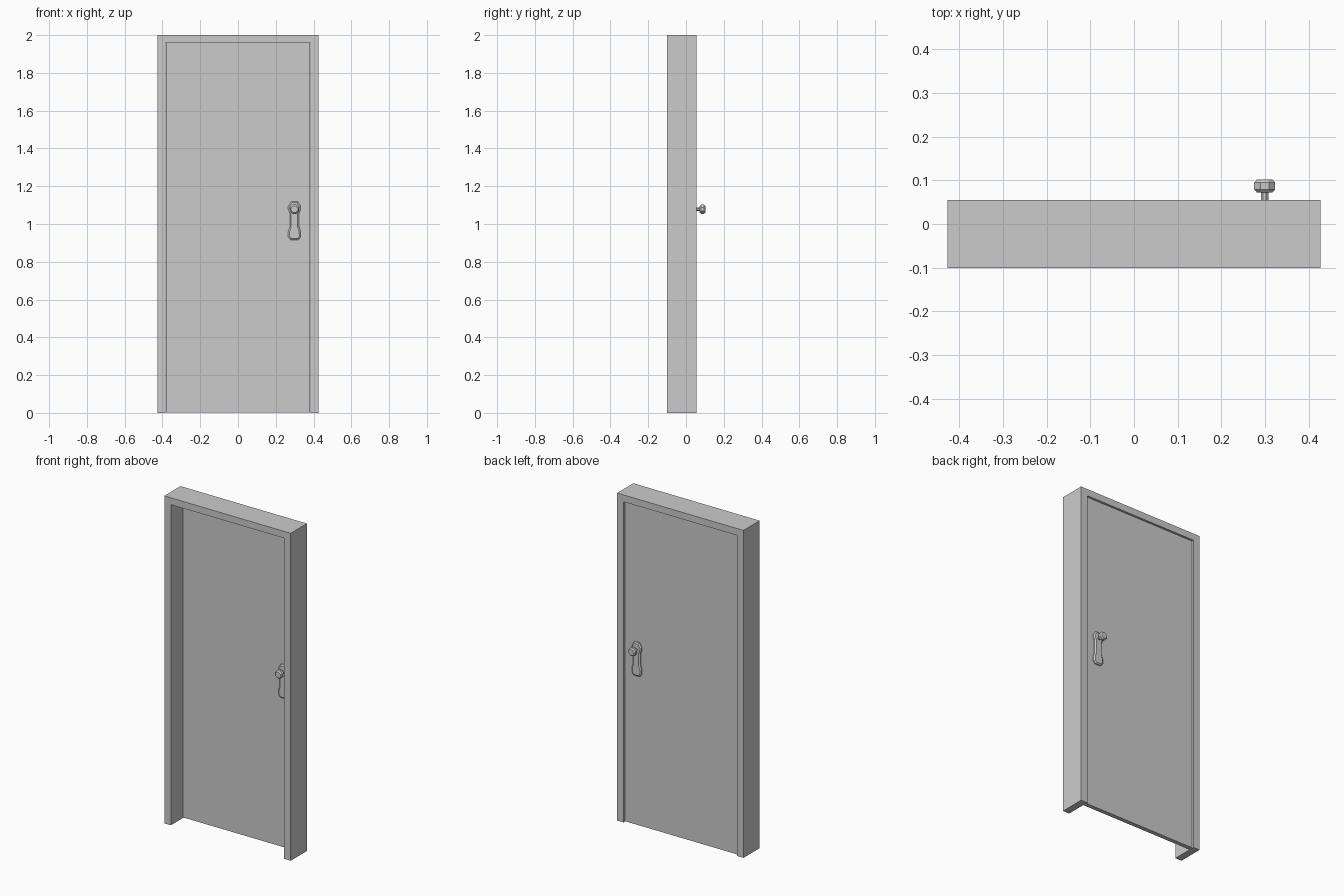
import bpy, bmesh, math
from mathutils import Matrix, Vector

if "Cube" in bpy.data.objects:
    bpy.data.objects.remove(bpy.data.objects["Cube"])

DOOR_MID = 0.03      # y of the door leaf's centre plane
DOOR_HALF = 0.013    # half of the leaf thickness
HX, HZ = 0.299, 1.078  # knob axis


def finish(name, bm):
    bmesh.ops.recalc_face_normals(bm, faces=bm.faces)
    me = bpy.data.meshes.new(name)
    bm.to_mesh(me)
    bm.free()
    ob = bpy.data.objects.new(name, me)
    bpy.context.collection.objects.link(ob)
    return ob


def extrude_outline(bm, pts, y0, y1):
    """Fill an xz outline at y0 and extrude it to y1; returns the far face."""
    base = bm.faces.new([bm.verts.new((x, y0, z)) for x, z in pts])
    geo = bmesh.ops.extrude_face_region(bm, geom=[base], use_keep_orig=True)["geom"]
    bmesh.ops.translate(bm, vec=(0, y1 - y0, 0),
                        verts=[g for g in geo if isinstance(g, bmesh.types.BMVert)])
    return [g for g in geo if isinstance(g, bmesh.types.BMFace)
            and all(abs(v.co.y - y1) < 1e-6 for v in g.verts)][0]


def turned(bm, profile, sides):
    """Lathe (radius, y) rings about the knob axis, capped at both ends."""
    rings = []
    for r, y in profile:
        rings.append([bm.verts.new((HX + r * math.cos(2 * math.pi * (i + .5) / sides), y,
                                    HZ + r * math.sin(2 * math.pi * (i + .5) / sides)))
                      for i in range(sides)])
    for a, b in zip(rings, rings[1:]):
        for i in range(sides):
            j = (i + 1) % sides
            bm.faces.new((a[i], a[j], b[j], b[i]))
    bm.faces.new(rings[0])
    bm.faces.new(rings[-1])


# Frame: an upside-down U, open at the floor
W, w, top = 0.427, 0.383, 1.958
bm = bmesh.new()
extrude_outline(bm, [(-W, 0), (-W, 2), (W, 2), (W, 0),
                     (w, 0), (w, top), (-w, top), (-w, 0)], -0.101, 0.055)
finish("door_frame", bm)

# Door leaf, set slightly in from the back of the frame
bm = bmesh.new()
d = w - 0.001
extrude_outline(bm, [(-d, 0.003), (-d, top - 0.001), (d, top - 0.001), (d, 0.003)],
                DOOR_MID - DOOR_HALF, DOOR_MID + DOOR_HALF)
finish("door_leaf", bm)

# Handle plate (half outline, mirrored in x) and knob, on both faces
half = [(0.017, 1.12), (0.033, 1.095), (0.033, 1.078), (0.025, 1.058),
        (0.025, 0.985), (0.033, 0.96), (0.033, 0.932), (0.02, 0.915)]
outline = [(HX + x, z) for x, z in half] + [(HX - x, z) for x, z in reversed(half)]
face_y = DOOR_MID + DOOR_HALF

for side, flip in (("back", False), ("front", True)):
    plate = bmesh.new()
    cap = extrude_outline(plate, outline, face_y - 0.002, face_y + 0.006)
    plate.normal_update()
    bmesh.ops.inset_region(plate, faces=[cap], thickness=0.008)
    for v in cap.verts:
        v.co.y = face_y + 0.012
    knob = bmesh.new()
    turned(knob, [(0.009, face_y + 0.008), (0.009, 0.072), (0.019, 0.072),
                  (0.026, 0.079), (0.026, 0.095), (0.019, 0.102)], 8)
    for name, b in (("plate", plate), ("knob", knob)):
        if flip:
            for v in b.verts:
                v.co.y = 2 * DOOR_MID - v.co.y
        finish(side + "_handle_" + name, b)
